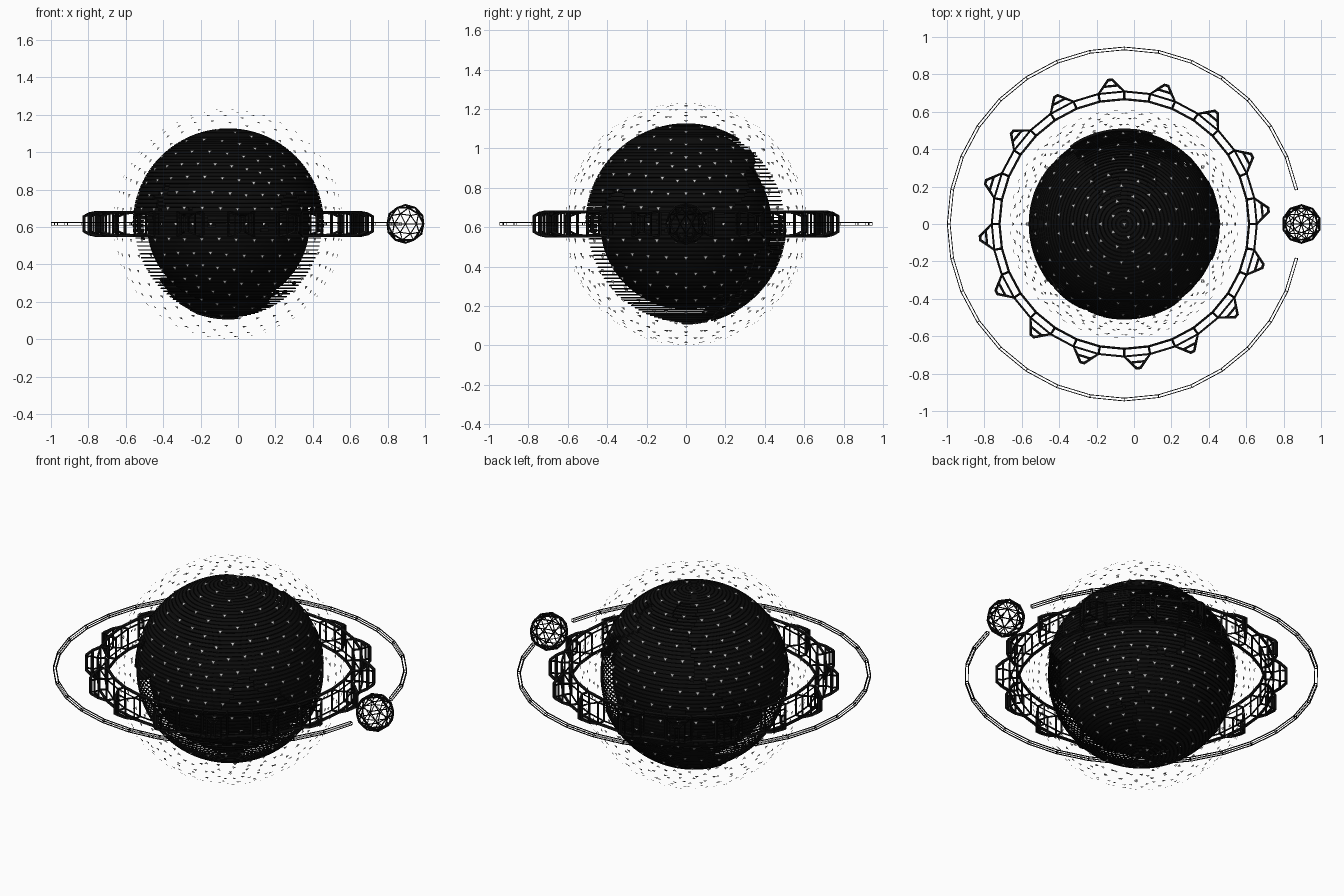
import bpy, bmesh, math
from math import sin, cos, pi, radians
from mathutils import Vector, noise

if "Cube" in bpy.data.objects:
    bpy.data.objects.remove(bpy.data.objects["Cube"])

C = Vector((-0.052, 0, 0.617))     # planet centre


def polar(r, a, z=0.0):
    return Vector((r * cos(a), r * sin(a), z))


def globe_point(r, lon, lat):
    return Vector((r * cos(lat) * cos(lon), r * cos(lat) * sin(lon), r * sin(lat)))


def make(name, bm, loc=C, mat=None):
    me = bpy.data.meshes.new(name)
    bmesh.ops.recalc_face_normals(bm, faces=bm.faces[:])
    bm.to_mesh(me)
    bm.free()
    ob = bpy.data.objects.new(name, me)
    ob.location = loc
    bpy.context.collection.objects.link(ob)
    if mat:
        me.materials.append(mat)
    return ob


def wireframe(ob, t):
    m = ob.modifiers.new("struts", 'WIREFRAME')
    m.thickness = t
    m.use_even_offset = False
    m.offset = 0
    m.use_replace = True


dark = bpy.data.materials.new("dark")
dark.diffuse_color = (0.004, 0.004, 0.004, 1)
dark.use_nodes = True
dark.node_tree.nodes["Principled BSDF"].inputs["Base Color"].default_value = dark.diffuse_color

# Inner core globe
bm = bmesh.new()
bmesh.ops.create_uvsphere(bm, u_segments=64, v_segments=40, radius=0.435)
for f in bm.faces:
    f.smooth = True
make("inner_globe", bm, mat=dark)

# Land mask: rounded patches (lon, lat, radius in degrees) with noisy coasts
PATCHES = [(180, 40, 44), (0, 40, 42), (-90, 38, 44), (95, -42, 40), (0, 88, 30)]
PATCHES = [(globe_point(1, radians(a), radians(b)), radians(r)) for a, b, r in PATCHES]


def is_land(d):
    n = 0.28 * noise.noise(d * 3.5) + 0.12 * noise.noise(d * 9)
    return any(d.angle(c) < r + n for c, r in PATCHES)


# Globe surface: stacked latitude strips, wide on land and thin on water
ROWS, COLS = 72, 144


def strips(name, land, r, fill, thick):
    bm = bmesh.new()
    dl, da = pi / ROWS, 2 * pi / COLS
    for i in range(ROWS):
        lat = -pi / 2 + (i + 0.5) * dl
        h = dl * fill / 2
        for j in range(COLS):
            a0, a1 = j * da, (j + 1) * da
            if is_land(globe_point(1, a0 + da / 2, lat)) != land:
                continue
            bm.faces.new([bm.verts.new(globe_point(r, a, b)) for a, b in
                          ((a0, lat - h), (a1, lat - h), (a1, lat + h), (a0, lat + h))])
    bmesh.ops.remove_doubles(bm, verts=bm.verts[:], dist=0.00005)
    ob = make(name, bm, mat=dark)
    m = ob.modifiers.new("thickness", 'SOLIDIFY')
    m.thickness = thick
    m.offset = 0


strips("land_strips", True, 0.505, 0.85, 0.012)
strips("water_lines", False, 0.498, 0.25, 0.006)

# Shell of small floating triangles, one per icosphere point
pts = bmesh.new()
bmesh.ops.create_icosphere(pts, subdivisions=4, radius=0.615)
bm = bmesh.new()
for v in pts.verts:
    n = v.co.normalized()
    side = Vector((0, 0, 1)).cross(n)
    side = side.normalized() if side.length > 1e-3 else Vector((1, 0, 0))
    up = n.cross(side)
    bm.faces.new([bm.verts.new(v.co + 0.013 * (side * cos(a) + up * sin(a)))
                  for a in (-pi / 2, pi / 6, 5 * pi / 6)])
pts.free()
make("floating_triangles", bm)

# Toothed strut ring around the planet
N, R_IN, R_OUT, H = 32, 0.667, 0.709, 0.062
bm = bmesh.new()
loops = [[bm.verts.new(polar(r, i * 2 * pi / N, z))
          for r, z in ((R_IN, -H), (R_OUT, -H), (R_OUT, H), (R_IN, H))] for i in range(N)]
for i in range(N):
    a, b = loops[i], loops[(i + 1) % N]
    for k in range(4):
        if k == 1 and i % 2 == 0:      # a tooth replaces this outer face
            mid = (i + 0.5) * 2 * pi / N
            out, tan = polar(1, mid), polar(1, mid + pi / 2)
            prev = [a[1], b[1], b[2], a[2]]
            for r, w, h in ((0.742, 0.038, 0.056), (0.774, 0.011, 0.040)):
                cur = [bm.verts.new(out * r + tan * (s * w) + Vector((0, 0, t * h)))
                       for s, t in ((-1, -1), (1, -1), (1, 1), (-1, 1))]
                for q in range(4):
                    p = (q + 1) % 4
                    bm.faces.new((prev[q], prev[p], cur[p], cur[q]))
                prev = cur
            bm.faces.new(prev)
        else:
            p = (k + 1) % 4
            bm.faces.new((a[k], b[k], b[p], a[p]))
wireframe(make("toothed_ring", bm, mat=dark), 0.017)

# Orbit rail: a light strut ladder, open where the moon sits
bm = bmesh.new()
loops = [[bm.verts.new(polar(r, i * 2 * pi / N, z))
          for r, z in ((0.931, -0.007), (0.946, -0.007), (0.946, 0.007), (0.931, 0.007))]
         for i in range(1, N)]
for a, b in zip(loops, loops[1:]):
    for k in range(4):
        p = (k + 1) % 4
        bm.faces.new((a[k], b[k], b[p], a[p]))
bm.faces.new(loops[0])
bm.faces.new(loops[-1])
wireframe(make("orbit_rail", bm, mat=dark), 0.006)

# Moon: faceted strut ball
bm = bmesh.new()
bmesh.ops.create_icosphere(bm, subdivisions=2, radius=0.101)
wireframe(make("moon", bm, C + Vector((0.947, 0, 0)), dark), 0.011)
